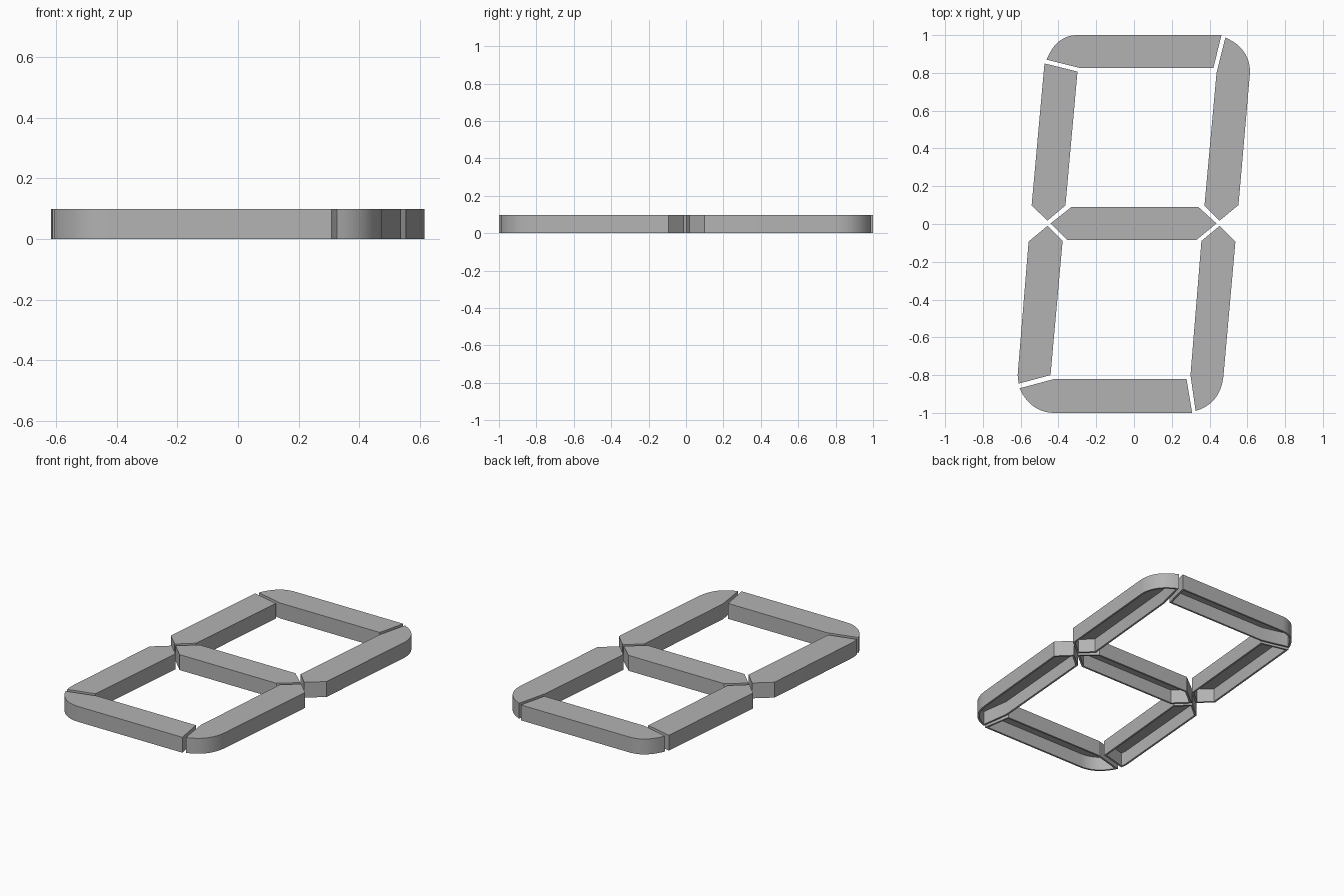
import bpy
import bmesh
from mathutils import Vector

HEIGHT = 0.098
WALL = 0.012
ARC_STEPS = 12

if "Cube" in bpy.data.objects:
    bpy.data.objects.remove(bpy.data.objects["Cube"])

grey = bpy.data.materials.new("plain grey")
grey.use_nodes = True
grey.diffuse_color = (0.45, 0.45, 0.45, 1)
grey.node_tree.nodes["Principled BSDF"].inputs["Base Color"].default_value = grey.diffuse_color


def rounded(start, control, end):
    """Points of a rounded outer corner from start to end."""
    a, b, c = Vector(start), Vector(control), Vector(end)
    steps = [i / ARC_STEPS for i in range(ARC_STEPS + 1)]
    return [tuple(a * (1 - t) ** 2 + b * 2 * t * (1 - t) + c * t * t) for t in steps]


def hollow_bar(name, outline):
    """Closed-top bar with thin walls, open underneath."""
    bm = bmesh.new()
    base = bm.faces.new([bm.verts.new((x, y, 0)) for x, y in outline])
    base.normal_update()
    if base.normal.z > 0:
        base.normal_flip()
    # outer body
    top = bmesh.ops.extrude_face_region(bm, geom=[base], use_keep_orig=True)["geom"]
    bmesh.ops.translate(bm, vec=(0, 0, HEIGHT),
                        verts=[v for v in top if isinstance(v, bmesh.types.BMVert)])
    bmesh.ops.recalc_face_normals(bm, faces=bm.faces)
    # rim and cavity
    floor = min(bm.faces, key=lambda f: f.calc_center_median().z)
    bmesh.ops.inset_region(bm, faces=[floor], thickness=WALL, use_even_offset=True)
    cavity = bmesh.ops.extrude_discrete_faces(bm, faces=[floor])["faces"][0]
    bmesh.ops.translate(bm, vec=(0, 0, HEIGHT - WALL), verts=cavity.verts)
    mesh = bpy.data.meshes.new(name)
    bm.to_mesh(mesh)
    bm.free()
    mesh.materials.append(grey)
    obj = bpy.data.objects.new(name, mesh)
    bpy.context.collection.objects.link(obj)
    bpy.ops.object.select_all(action="DESELECT")
    obj.select_set(True)
    bpy.context.view_layer.objects.active = obj
    bpy.ops.object.shade_smooth_by_angle(angle=0.25)


# Horizontal bars
hollow_bar("back_bar", rounded((-.463, .87), (-.41, 1), (-.3, 1))
           + [(.463, 1), (.42, .825), (-.283, .825)])
hollow_bar("middle_bar", [(-.442, .003), (-.331, .09), (.341, .09),
                          (.437, .003), (.33, -.085), (-.352, -.085)])
hollow_bar("front_bar", rounded((-.606, -.87), (-.545, -1), (-.42, -1))
           + [(.308, -1), (.278, -.82), (-.42, -.82)])

# Slanted side bars
hollow_bar("back_right_bar", [(-.474, .85), (-.299, .807), (-.363, .098),
                              (-.458, .018), (-.542, .098)])
hollow_bar("back_left_bar", rounded((.484, .987), (.615, .93), (.614, .8))
           + [(.553, .1), (.453, .018), (.373, .098), (.437, .8)])
hollow_bar("front_right_bar", [(-.458, -.01), (-.378, -.09), (-.442, -.8),
                               (-.611, -.845), (-.616, -.8), (-.558, -.093)])
hollow_bar("front_left_bar", rounded((.474, -.8), (.46, -.95), (.326, -.99))
           + [(.299, -.8), (.357, -.09), (.453, -.01), (.537, -.093)])
